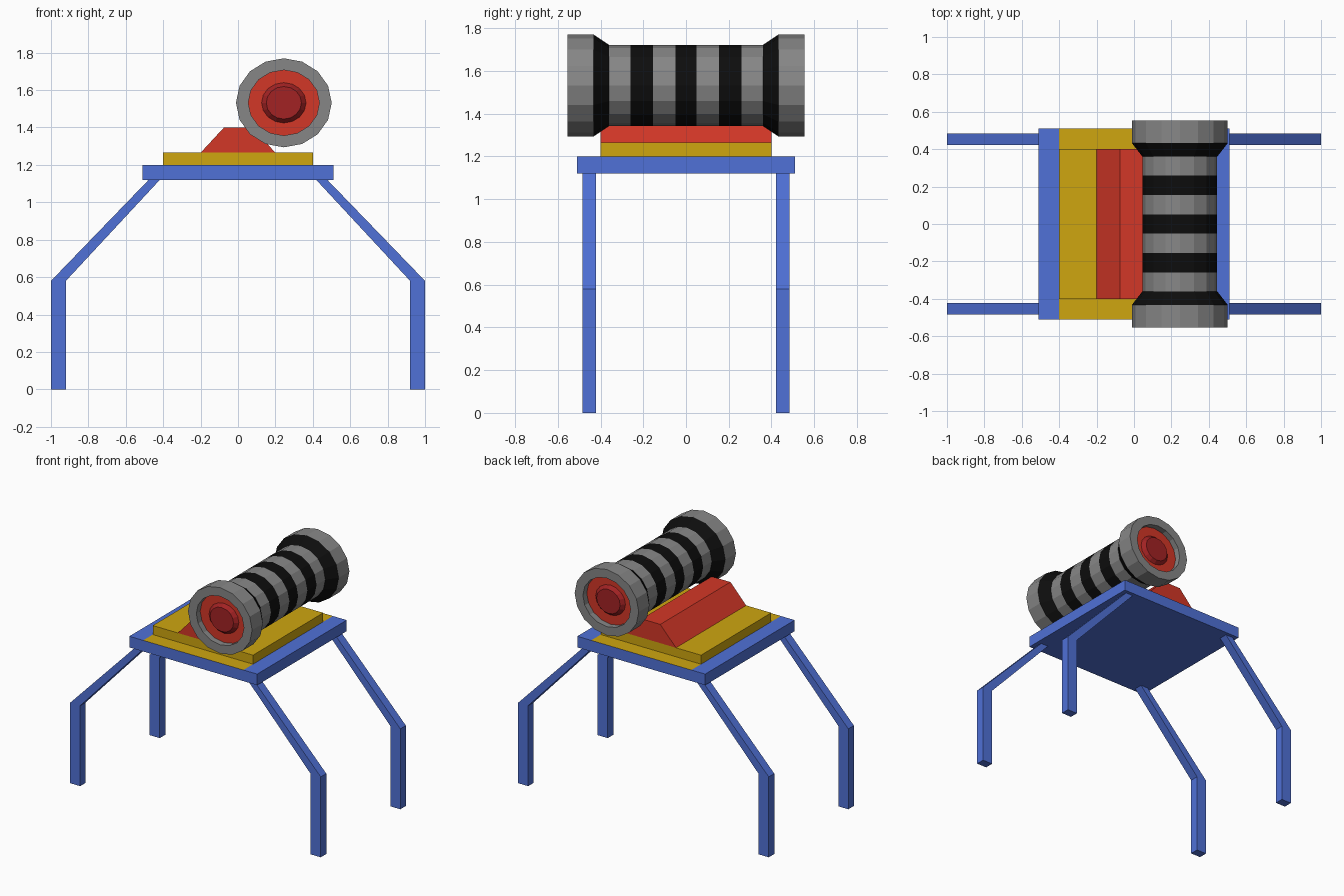
import bpy, bmesh, math

if "Cube" in bpy.data.objects:
    bpy.data.objects.remove(bpy.data.objects["Cube"])


def material(name, rgb):
    m = bpy.data.materials.new(name)
    m.diffuse_color = (*rgb, 1)
    m.use_nodes = True
    m.node_tree.nodes["Principled BSDF"].inputs["Base Color"].default_value = m.diffuse_color
    return m


BLUE = material("blue", (0.08, 0.165, 0.68))
YELLOW = material("mustard", (0.62, 0.38, 0.005))
RED = material("red", (0.65, 0.038, 0.020))
DARK_RED = material("dark red", (0.36, 0.016, 0.017))
GREY = material("grey", (0.24, 0.24, 0.24))
BLACK = material("black", (0.004, 0.004, 0.004))


def finish(name, bm, mats):
    bmesh.ops.recalc_face_normals(bm, faces=bm.faces)
    mesh = bpy.data.meshes.new(name)
    bm.to_mesh(mesh)
    bm.free()
    for m in mats:
        mesh.materials.append(m)
    obj = bpy.data.objects.new(name, mesh)
    bpy.context.collection.objects.link(obj)
    return obj


def prism(profile, y0, y1):
    """Extrude an (x, z) outline along y."""
    bm = bmesh.new()
    face = bm.faces.new([bm.verts.new((x, y0, z)) for x, z in profile])
    ext = bmesh.ops.extrude_face_region(bm, geom=[face])
    for v in ext["geom"]:
        if isinstance(v, bmesh.types.BMVert):
            v.co.y = y1
    return bm


def rect(x0, x1, z0, z1):
    return [(x0, z0), (x1, z0), (x1, z1), (x0, z1)]


# Platform: blue slab with a painted mustard strip across the top
bm = prism(rect(-0.51, 0.51, 1.12, 1.2), -0.51, 0.51)
for x in (-0.4, 0.4):
    bmesh.ops.bisect_plane(bm, geom=bm.verts[:] + bm.edges[:] + bm.faces[:],
                           plane_co=(x, 0, 0), plane_no=(1, 0, 0))
for f in bm.faces:
    c = f.calc_center_median()
    f.material_index = int(c.z > 1.19 and abs(c.x) < 0.4)
finish("platform", bm, [BLUE, YELLOW])

# Raised plate and wedge-sided cradle
finish("raised_plate", prism(rect(-0.4, 0.4, 1.2, 1.265), -0.4, 0.4), [YELLOW])
finish("cradle", prism([(-0.2, 1.265), (0.2, 1.265), (0.075, 1.4), (-0.075, 1.4)],
                       -0.4, 0.4), [RED])

# Four bent legs
for sx, side in ((-1, "left"), (1, "right")):
    for sy, end in ((-1, "front"), (1, "back")):
        y0, y1 = sy * 0.422, sy * 0.485
        strut = [(0.92, 0.58), (1.0, 0.58), (0.478, 1.12), (0.418, 1.12)]
        finish(f"{end}_{side}_lower_leg",
               prism([(sx * x, z) for x, z in rect(0.92, 1.0, 0, 0.58)], y0, y1), [BLUE])
        finish(f"{end}_{side}_upper_leg",
               prism([(sx * x, z) for x, z in strut], y0, y1), [BLUE])

# Barrel: half profile (y, x radius, z radius, material of the span up to this ring)
# materials: 0 grey, 1 black, 2 red, 3 dark red
HALF = [(0.05, 0.2, 0.19, 1), (0.155, 0.2, 0.19, 0), (0.26, 0.2, 0.19, 1),
        (0.36, 0.2, 0.19, 0), (0.432, 0.256, 0.238, 1), (0.554, 0.256, 0.238, 0),
        (0.554, 0.19, 0.175, 0), (0.51, 0.19, 0.175, 0), (0.51, 0.119, 0.108, 2),
        (0.535, 0.094, 0.087, 3)]
SIDES = 16
bm = bmesh.new()


def ring(y, rx, rz):
    return [bm.verts.new((0.245 + rx * math.cos(2 * math.pi * i / SIDES), y,
                          1.532 + rz * math.sin(2 * math.pi * i / SIDES)))
            for i in range(SIDES)]


def bridge(a, b, mat):
    for i in range(SIDES):
        j = (i + 1) % SIDES
        bm.faces.new((a[i], a[j], b[j], b[i])).material_index = mat


starts = []
for s in (-1, 1):
    prev = None
    for y, rx, rz, mat in HALF:
        cur = ring(s * y, rx, rz)
        if prev:
            bridge(prev, cur, mat)
        else:
            starts.append(cur)
        prev = cur
    bm.faces.new(prev).material_index = 3
bridge(starts[0], starts[1], 1)
finish("barrel", bm, [GREY, BLACK, RED, DARK_RED])
